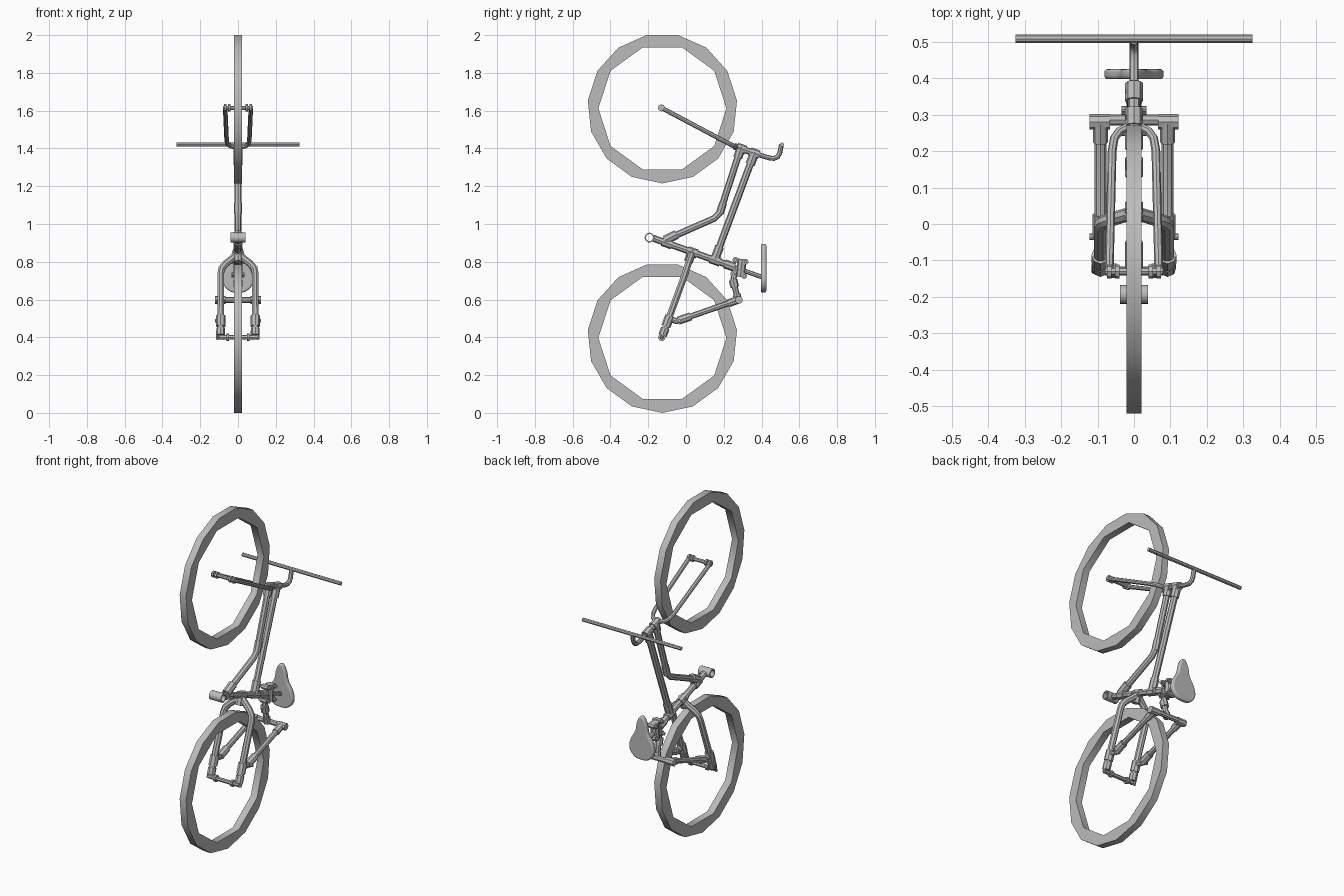
import bpy
from math import sin, cos, pi, radians
from mathutils import Vector

cube = bpy.data.objects.get("Cube")
if cube:
    bpy.data.objects.remove(cube, do_unlink=True)

GREY = (0.5, 0.5, 0.5, 1)
mat = bpy.data.materials.new("plain grey")
mat.use_nodes = True
mat.diffuse_color = GREY
mat.node_tree.nodes["Principled BSDF"].inputs["Base Color"].default_value = GREY


def finish(name, curve, smooth=True):
    """Turn a curve into a shaded mesh object."""
    obj = bpy.data.objects.new(name, curve)
    bpy.context.collection.objects.link(obj)
    bpy.ops.object.select_all(action='DESELECT')
    obj.select_set(True)
    bpy.context.view_layer.objects.active = obj
    bpy.ops.object.convert(target='MESH')
    obj = bpy.context.view_layer.objects.active
    obj.data.materials.clear()
    obj.data.materials.append(mat)
    if smooth:
        bpy.ops.object.shade_smooth_by_angle(angle=radians(40))
    return obj


def add_spline(curve, pts, cyclic=False):
    s = curve.splines.new('POLY')
    s.points.add(len(pts) - 1)
    for p, co in zip(s.points, pts):
        p.co = (*co, 1)
    s.use_cyclic_u = cyclic


def tube(name, pts, r):
    """Round capped tube along a path."""
    c = bpy.data.curves.new(name, 'CURVE')
    c.dimensions = '3D'
    c.bevel_depth = r
    c.bevel_resolution = 2
    c.use_fill_caps = True
    add_spline(c, pts)
    return finish(name, c)


def cross_tube(name, y, z, half, r):
    return tube(name, [(-half, y, z), (half, y, z)], r)


def collar(name, a, b, t, length, r):
    """Short sleeve centred at fraction t of the line a-b."""
    a, b = Vector(a), Vector(b)
    d = (b - a).normalized() * length / 2
    m = a.lerp(b, t)
    return tube(name, [m - d, m + d], r)


def ring(r, n, start):
    return [(r * cos(start + 2 * pi * i / n), r * sin(start + 2 * pi * i / n), 0)
            for i in range(n)]


def flat_ring(name, loc, outer, inner, half):
    """Extruded plate with a hole, lying in the YZ plane."""
    c = bpy.data.curves.new(name, 'CURVE')
    c.dimensions = '2D'
    c.fill_mode = 'BOTH'
    c.extrude = half
    add_spline(c, outer, True)
    add_spline(c, inner, True)
    obj = finish(name, c, len(outer) > 15)
    obj.rotation_euler = (pi / 2, 0, pi / 2)
    obj.location = loc
    return obj


# Wheels: faceted outside with a coarser hole
for name, z in (("rear_wheel", 0.397), ("front_wheel", 1.612)):
    flat_ring(name, (0, -0.125, z), ring(0.397, 15, -pi / 2), ring(0.339, 10, 0), 0.021)

# Front fork, a U with an axle across its open end
leg = [(0.068, -0.13, 1.615), (0.06, 0.2, 1.44), (0.054, 0.235, 1.422),
       (0.04, 0.255, 1.412), (0.02, 0.265, 1.407)]
tube("fork", leg + [(-x, y, z) for x, y, z in reversed(leg)], 0.012)
cross_tube("front_axle", -0.13, 1.615, 0.08, 0.011)
for s in (-1, 1):
    for x in (0.046, 0.068):
        tube("front_axle_nut", [(s * (x - 0.006), -0.13, 1.615),
                                (s * (x + 0.006), -0.13, 1.615)], 0.019)

# Steering column, stem and handlebar
crown, column_end = (0, 0.255, 1.412), (0, 0.39, 1.365)
tube("steering_column", [crown, column_end], 0.017)
collar("lower_head_collar", crown, column_end, 0.28, 0.05, 0.024)
collar("upper_head_collar", crown, column_end, 0.8, 0.05, 0.024)
tube("stem", [(0, 0.38, 1.368), (0, 0.44, 1.35), (0, 0.465, 1.347), (0, 0.485, 1.355),
              (0, 0.496, 1.375), (0, 0.505, 1.42)], 0.013)
cross_tube("handlebar", 0.508, 1.42, 0.325, 0.011)

# Main frame tubes
upper, bend, lower = (0, 0.29, 1.40), (0, 0.18, 1.06), (0, -0.10, 0.92)
tube("down_tube", [upper, (0, 0.192, 1.10), bend, (0, 0.15, 1.03), lower], 0.018)
collar("down_tube_top_sleeve", upper, bend, 0.06, 0.06, 0.024)
collar("down_tube_bend_sleeve", upper, bend, 0.93, 0.06, 0.021)
collar("down_tube_foot_sleeve", bend, lower, 0.93, 0.07, 0.025)
head, seat_joint = (0, 0.36, 1.37), (0, 0.155, 0.82)
tube("top_tube", [head, seat_joint], 0.019)
collar("top_tube_head_sleeve", head, seat_joint, 0.04, 0.07, 0.025)
collar("top_tube_seat_sleeve", head, seat_joint, 0.95, 0.07, 0.024)

# Seat tube running from the pedal bracket to the saddle
bracket, post_end = (0, -0.175, 0.925), (0, 0.405, 0.718)
tube("seat_tube", [bracket, (0, 0.24, 0.777)], 0.018)
tube("seat_post", [(0, 0.22, 0.784), post_end], 0.012)
for t in (0.13, 0.36, 0.57, 0.70):
    collar("seat_tube_sleeve", bracket, post_end, t, 0.055, 0.024)
flat_ring("pedal_bracket", (0, -0.193, 0.928), ring(0.026, 20, 0), ring(0.019, 20, 0), 0.039)

# Saddle: broad tail, narrow nose
c = bpy.data.curves.new("saddle", 'CURVE')
c.dimensions = '2D'
c.fill_mode = 'BOTH'
c.extrude, c.bevel_depth, c.bevel_resolution, c.offset = 0.005, 0.009, 2, -0.009
half = [(0.045, 0.645), (0.078, 0.685), (0.074, 0.74), (0.042, 0.80), (0.026, 0.865)]
outline = [(0, 0.637)] + half + [(0, 0.895)] + [(-x, z) for x, z in reversed(half)]
s = c.splines.new('BEZIER')
s.bezier_points.add(len(outline) - 1)
for p, (x, z) in zip(s.bezier_points, outline):
    p.co = (x, z, 0)
    p.handle_left_type = p.handle_right_type = 'AUTO'
s.use_cyclic_u = True
s.resolution_u = 5
saddle = finish("saddle", c)
saddle.rotation_euler = (pi / 2, 0, 0)
saddle.location = (0, 0.411, 0)

# Rear wishbone and lower stays, one per side
apex = (0, 0.03, 0.85)
collar("wishbone_sleeve", apex, (0, -0.13, 0.40), 0.04, 0.07, 0.024)
for s in (-1, 1):
    x = s * 0.092
    knee, foot = (x, -0.005, 0.735), (x, -0.12, 0.42)
    tube("wishbone_leg", [apex, (s * 0.02, 0.025, 0.825), (s * 0.065, 0.012, 0.79),
                          (s * 0.086, 0.004, 0.765), knee, foot], 0.019)
    collar("wishbone_clamp", knee, foot, 0.79, 0.06, 0.025)
    collar("wishbone_foot", knee, foot, 0.97, 0.04, 0.023)
    pivot, rear = (x, -0.05, 0.485), (x, 0.275, 0.598)
    tube("lower_stay", [(x, -0.09, 0.50), pivot, rear], 0.016)
    collar("lower_stay_front_sleeve", pivot, rear, 0.13, 0.07, 0.022)
    collar("lower_stay_rear_sleeve", pivot, rear, 0.93, 0.06, 0.021)
    tube("pivot_bolt", [(s * 0.07, -0.035, 0.488), (s * 0.122, -0.035, 0.488)], 0.009)
    tube("rear_joint", [(s * 0.066, 0.28, 0.598), (s * 0.122, 0.28, 0.598)], 0.021)
    for dx in (-0.017, 0.013):
        tube("dropout", [(x + dx, -0.112, 0.435), (x + dx, -0.13, 0.39)], 0.008)
    tube("rear_axle_nut", [(s * 0.048, -0.128, 0.40), (s * 0.062, -0.128, 0.40)], 0.02)
cross_tube("rear_axle", -0.128, 0.40, 0.1, 0.012)
cross_tube("rear_cross_tube", 0.285, 0.598, 0.12, 0.015)

# Suspension link with its bolted clamp
link_top, link_foot = (0, 0.25, 0.70), (0, 0.275, 0.60)
tube("suspension_link", [(0, 0.262, 0.775), link_top, link_foot], 0.016)
collar("link_sleeve", link_top, link_foot, 0.15, 0.04, 0.023)
collar("link_foot_sleeve", link_top, link_foot, 0.9, 0.035, 0.021)
tube("clamp_body", [(0, 0.288, 0.72), (0, 0.297, 0.815)], 0.024)
for y, z in ((0.25, 0.735), (0.262, 0.81), (0.315, 0.80), (0.308, 0.725)):
    cross_tube("clamp_bolt", y, z, 0.034, 0.009)
    cross_tube("clamp_lug", y, z, 0.02, 0.016)
